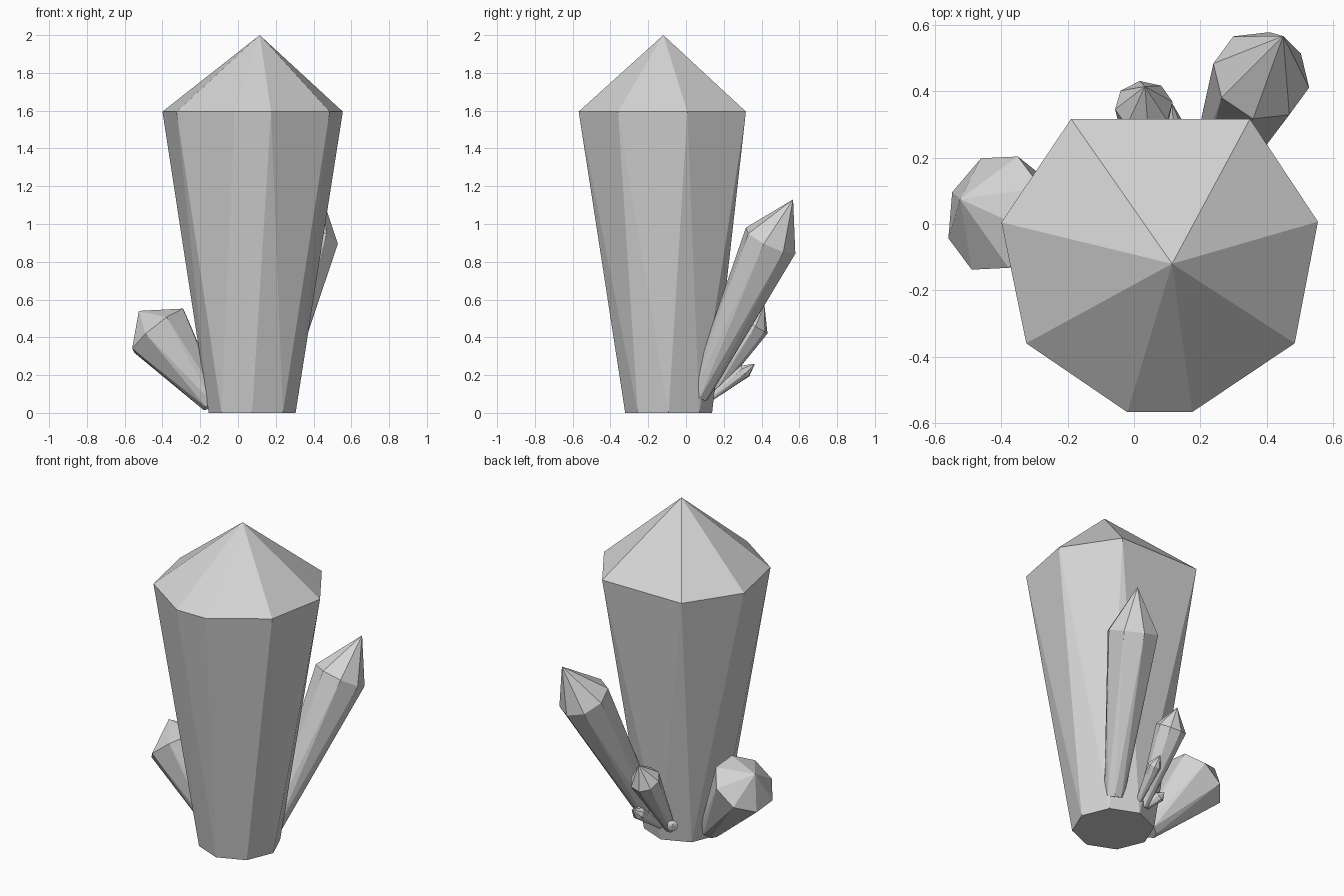
import bpy, bmesh, math
from mathutils import Vector

cube = bpy.data.objects.get("Cube")
if cube:
    bpy.data.objects.remove(cube, do_unlink=True)

GREY = (0.66, 0.66, 0.66, 1.0)
stone = bpy.data.materials.new("crystal grey")
stone.use_nodes = True
stone.diffuse_color = GREY
bsdf = next(n for n in stone.node_tree.nodes if n.type == 'BSDF_PRINCIPLED')
bsdf.inputs["Base Color"].default_value = GREY

SIDES = 8


def octagon(center, normal, radius, phase=0.0):
    """Regular ring of points around an axis; phase 0 starts level with the ground."""
    n = Vector(normal).normalized()
    up = Vector((0, 0, 1))
    u = n.cross(up).normalized() if n.cross(up).length > 1e-4 else Vector((1, 0, 0))
    v = n.cross(u)
    angles = [math.radians(phase + i * 360 / SIDES) for i in range(SIDES)]
    return [Vector(center) + radius * (math.cos(a) * u + math.sin(a) * v) for a in angles]


def build_crystal(name, foot_ring, shoulder_ring, tip):
    """Convex stone through the foot, the twisted shoulder and the tip."""
    bm = bmesh.new()
    for p in [*foot_ring, *shoulder_ring, tip]:
        bm.verts.new(p)
    bmesh.ops.convex_hull(bm, input=bm.verts)
    bmesh.ops.recalc_face_normals(bm, faces=bm.faces)
    mesh = bpy.data.meshes.new(name)
    bm.to_mesh(mesh)
    bm.free()
    mesh.materials.append(stone)
    obj = bpy.data.objects.new(name, mesh)
    bpy.context.collection.objects.link(obj)


# Main crystal: regular foot widening to an uneven shoulder
outline = [(0.555, 0.007), (0.35, 0.317), (-0.19, 0.317), (-0.40, 0.005),
           (-0.325, -0.36), (-0.02, -0.568), (0.175, -0.568), (0.485, -0.36)]
build_crystal("main_crystal", octagon((0.075, -0.092, 0), (0, 0, 1), 0.23),
              [(x, y, 1.595) for x, y in outline], (0.115, -0.12, 2.0))

# Side crystals: name, foot centre, foot radius, shoulder centre, radius, tip, phase
side_crystals = [
    ("tall_back_crystal", (0.20, 0.065, 0.09), 0.055,
     (0.384, 0.448, 0.912), 0.15, (0.45, 0.567, 1.13), 14),
    ("wide_side_crystal", (-0.135, -0.04, 0.05), 0.058,
     (-0.42, 0.033, 0.435), 0.185, (-0.525, 0.075, 0.54), 37.5),
    ("small_back_crystal", (0.03, 0.11, 0.07), 0.03,
     (0.03, 0.357, 0.465), 0.088, (0.033, 0.415, 0.575), 9),
    ("tiny_back_crystal", (0.075, 0.12, 0.07), 0.015,
     (0.108, 0.312, 0.222), 0.038, (0.115, 0.365, 0.26), 22.5),
    ("tiny_side_crystal", (0.02, 0.09, 0.065), 0.015,
     (-0.035, 0.18, 0.13), 0.032, (-0.05, 0.205, 0.15), 22.5),
]
for name, foot, foot_r, shoulder, shoulder_r, tip, phase in side_crystals:
    axis = Vector(tip) - Vector(foot)
    build_crystal(name, octagon(foot, axis, foot_r, phase + 180 / SIDES),
                  octagon(shoulder, axis, shoulder_r, phase), tip)
